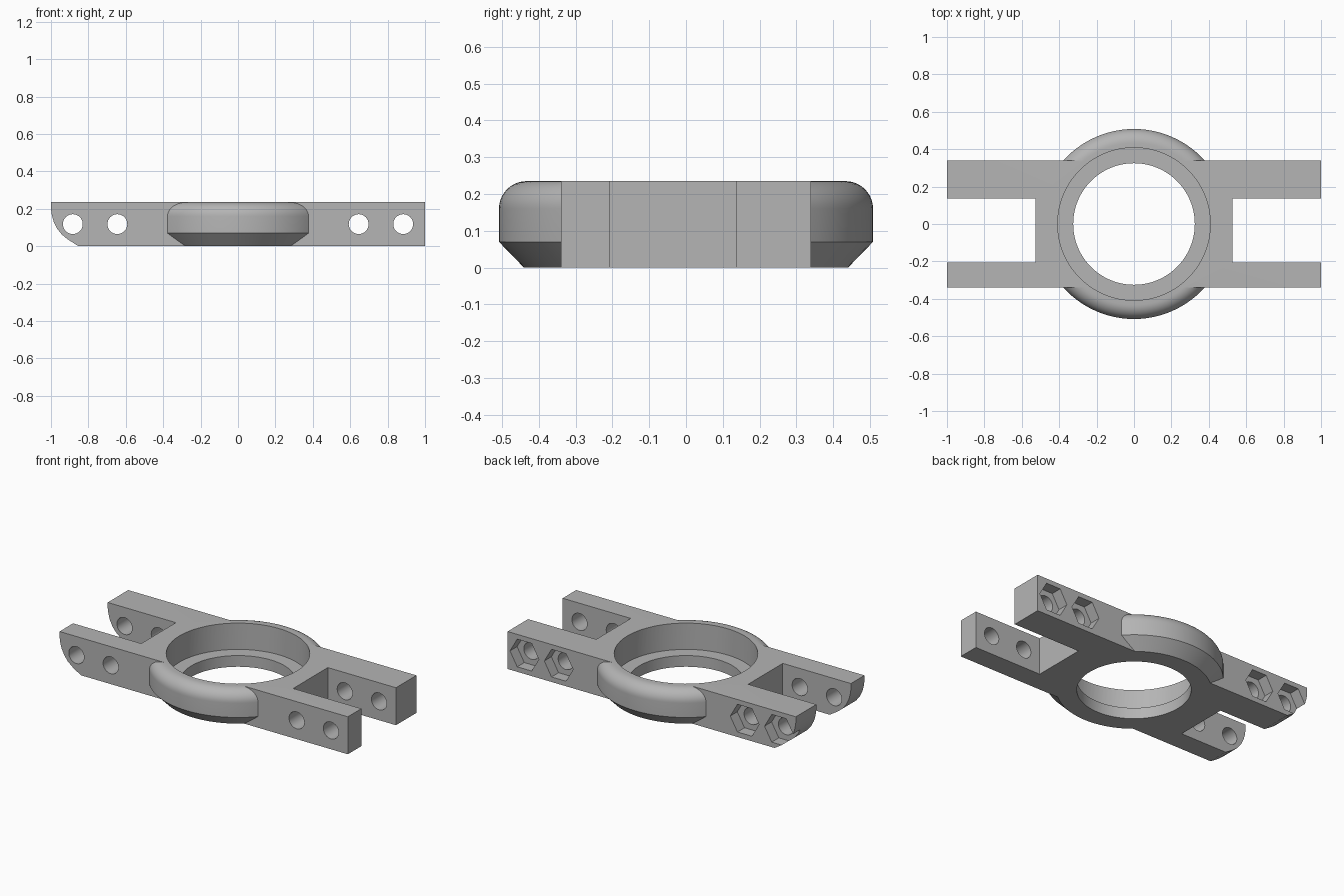
import bpy, bmesh, math
from mathutils import Vector

cube = bpy.data.objects.get("Cube")
if cube:
    bpy.data.objects.remove(cube, do_unlink=True)

H = 0.235          # bracket height
HALF = 0.34        # half depth of the straight body
HOLE_Z = 0.118     # bolt axis height

gray = bpy.data.materials.new("plain_gray")
gray.use_nodes = True
color = (0.46, 0.46, 0.46, 1)
gray.diffuse_color = color
gray.node_tree.nodes["Principled BSDF"].inputs["Base Color"].default_value = color


def finish(name, bm):
    bmesh.ops.recalc_face_normals(bm, faces=bm.faces)
    mesh = bpy.data.meshes.new(name)
    bm.to_mesh(mesh)
    bm.free()
    mesh.materials.append(gray)
    obj = bpy.data.objects.new(name, mesh)
    bpy.context.collection.objects.link(obj)
    return obj


def extrude_y(name, points, y0, y1):
    """Prism from an x-z outline."""
    bm = bmesh.new()
    face = bm.faces.new([bm.verts.new((x, y0, z)) for x, z in points])
    moved = bmesh.ops.extrude_face_region(bm, geom=[face])["geom"]
    verts = [v for v in moved if isinstance(v, bmesh.types.BMVert)]
    bmesh.ops.translate(bm, verts=verts, vec=(0, y1 - y0, 0))
    return finish(name, bm)


def lathe(name, profile, steps=96):
    """Solid of revolution; the profile starts and ends on the z axis."""
    bm = bmesh.new()
    verts = [bm.verts.new((r, 0, z)) for r, z in profile]
    edges = [bm.edges.new(pair) for pair in zip(verts, verts[1:])]
    bmesh.ops.spin(bm, geom=verts + edges, cent=(0, 0, 0), axis=(0, 0, 1),
                   angle=math.tau, steps=steps)
    bmesh.ops.remove_doubles(bm, verts=bm.verts, dist=1e-5)
    return finish(name, bm)


def polygon(x, z, radius, sides):
    return [(x + radius * math.cos(math.tau * i / sides),
             z + radius * math.sin(math.tau * i / sides)) for i in range(sides)]


def combine(target, tool, operation):
    mod = target.modifiers.new("combine", "BOOLEAN")
    mod.operation = operation
    mod.solver = "EXACT"
    mod.object = tool
    bpy.ops.object.select_all(action="DESELECT")
    bpy.context.view_layer.objects.active = target
    target.select_set(True)
    bpy.ops.object.modifier_apply(modifier=mod.name)
    bpy.data.objects.remove(tool, do_unlink=True)


# Straight body, with the lower corner rounded on the right end
curve = [Vector((-1, 0.2)), Vector((-0.995, 0.165)), Vector((-0.985, 0.13)),
         Vector((-0.966, 0.092)), Vector((-0.942, 0.062)), Vector((-0.91, 0.036))]
outline = [(1, 0), (1, H), (-1, H)] + [tuple(p) for p in curve] + [(-0.853, 0)]
bracket = extrude_y("clamp_bracket", outline, -HALF, HALF)

# Central ring: chamfered below, rounded above
R, FILLET = 0.508, 0.075
rounding = [(R - FILLET + FILLET * math.cos(a), H - FILLET + FILLET * math.sin(a))
            for a in (math.pi / 2 * i / 10 for i in range(11))]
ring = lathe("ring", [(0, 0), (0.44, 0), (R, 0.07)] + rounding + [(0, H)])
combine(bracket, ring, "UNION")

# Stepped bore with a seat near the bottom
bore = lathe("bore", [(0, -0.1), (0.325, -0.1), (0.325, 0.07), (0.408, 0.07),
                      (0.408, H + 0.1), (0, H + 0.1)])
combine(bracket, bore, "DIFFERENCE")

# Fork slots, bolt holes and hexagonal nut pockets at both ends
for side in (-1, 1):
    inner, outer = side * 0.527, side * 1.2
    slot = extrude_y("slot", [(inner, -0.1), (outer, -0.1), (outer, H + 0.1),
                              (inner, H + 0.1)], -0.206, 0.137)
    combine(bracket, slot, "DIFFERENCE")
    for x in (0.645, 0.883):
        hole = extrude_y("hole", polygon(side * x, HOLE_Z, 0.053, 32), -0.6, 0.6)
        combine(bracket, hole, "DIFFERENCE")
        pocket = extrude_y("pocket", polygon(side * x, HOLE_Z, 0.1, 6), 0.27, 0.6)
        combine(bracket, pocket, "DIFFERENCE")

bpy.ops.object.select_all(action="DESELECT")
bracket.select_set(True)
bpy.context.view_layer.objects.active = bracket
bpy.ops.object.shade_smooth_by_angle(angle=math.radians(25))
